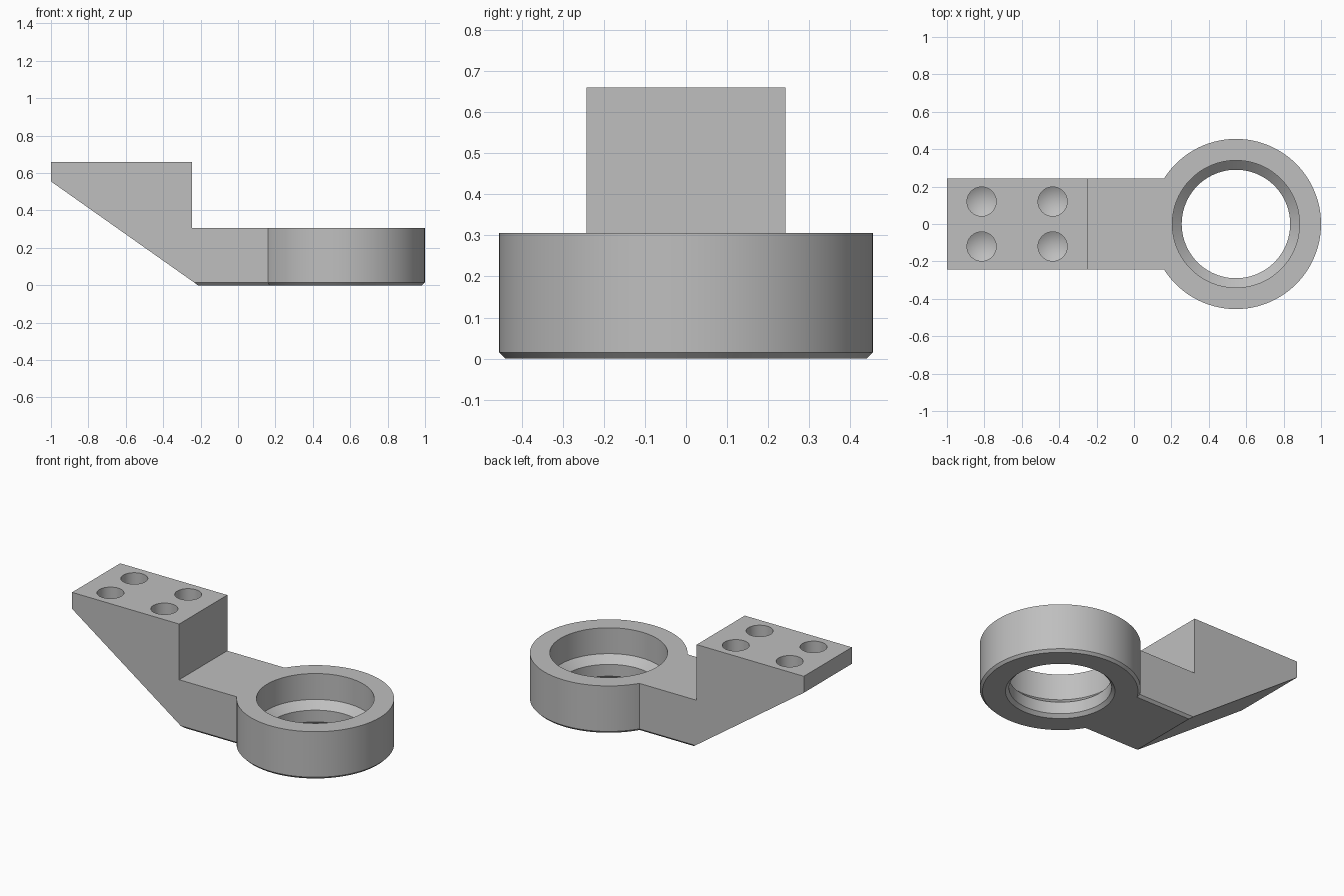
import bpy, bmesh, math

default = bpy.data.objects.get("Cube")
if default:
    bpy.data.objects.remove(default, do_unlink=True)

RING_X, RING_R, HEIGHT, CHAMFER = 0.545, 0.455, 0.305, 0.015
HALF_WIDTH, TOP = 0.242, 0.66

grey = bpy.data.materials.new("machined grey")
grey.use_nodes = True
colour = (0.52, 0.52, 0.52, 1)
grey.diffuse_color = colour
grey.node_tree.nodes["Principled BSDF"].inputs["Base Color"].default_value = colour


def finish(bm, name, location=(0, 0, 0)):
    bmesh.ops.recalc_face_normals(bm, faces=bm.faces)
    mesh = bpy.data.meshes.new(name)
    bm.to_mesh(mesh)
    bm.free()
    mesh.materials.append(grey)
    obj = bpy.data.objects.new(name, mesh)
    obj.location = location
    bpy.context.collection.objects.link(obj)
    return obj


def turned(name, profile, location, segments=96):
    """Solid of revolution from (radius, height) points, capped at both ends."""
    bm = bmesh.new()
    rings = []
    for r, z in profile:
        if r == 0:
            rings.append([bm.verts.new((0, 0, z))] * segments)
        else:
            rings.append([bm.verts.new((r * math.cos(a), r * math.sin(a), z))
                          for a in (math.tau * i / segments for i in range(segments))])
    for low, high in zip(rings, rings[1:]):
        for i in range(segments):
            j = (i + 1) % segments
            corners = dict.fromkeys((low[i], low[j], high[j], high[i]))
            bm.faces.new(list(corners))
    for ring in (rings[0], rings[-1]):
        if ring[0] is not ring[1]:
            bm.faces.new(ring)
    return finish(bm, name, location)


def combine(target, tool, operation):
    mod = target.modifiers.new(operation.lower(), "BOOLEAN")
    mod.operation, mod.object, mod.solver = operation, tool, "EXACT"
    bpy.context.view_layer.objects.active = target
    bpy.ops.object.modifier_apply(modifier=mod.name)
    bpy.data.objects.remove(tool, do_unlink=True)


# Stepped arm: side profile extruded across the width
profile = [(-1, 0.555), (-0.235, CHAMFER), (-0.215, 0), (0.4, 0),
           (0.4, HEIGHT), (-0.245, HEIGHT), (-0.245, TOP), (-1, TOP)]
bm = bmesh.new()
side = bm.faces.new([bm.verts.new((x, -HALF_WIDTH, z)) for x, z in profile])
extruded = bmesh.ops.extrude_face_region(bm, geom=[side])["geom"]
bmesh.ops.translate(bm, vec=(0, 2 * HALF_WIDTH, 0),
                    verts=[v for v in extruded if isinstance(v, bmesh.types.BMVert)])
# Chamfer along the lower edges of the arm: draw the underside inward
underside = [e for e in bm.edges
             if all(v.co.z < 0.001 for v in e.verts)
             and abs(e.verts[0].co.x - e.verts[1].co.x) > 0.1]
bmesh.ops.bevel(bm, geom=underside, offset=CHAMFER, segments=1, affect="EDGES")
bracket = finish(bm, "clamp_bracket")

# Ring body with a chamfered lower rim
ring = turned("ring_body", [(RING_R - CHAMFER, 0), (RING_R, CHAMFER), (RING_R, HEIGHT)],
              (RING_X, 0, 0))
combine(bracket, ring, "UNION")

# Stepped bore with a tapered seat and a chamfered lower mouth
bore = turned("bore_cutter", [(0.33, -0.02), (0.29, 0.02), (0.29, 0.095),
                              (0.34, 0.14), (0.34, HEIGHT + 0.1)], (RING_X, 0, 0))
combine(bracket, bore, "DIFFERENCE")

# Four drilled blind holes with conical ends
for x in (-0.815, -0.435):
    for y in (-0.12, 0.12):
        drill = turned("drill_cutter", [(0, -0.165), (0.078, -0.12), (0.078, 0.1)],
                       (x, y, TOP), 48)
        combine(bracket, drill, "DIFFERENCE")

bpy.ops.object.select_all(action="DESELECT")
bracket.select_set(True)
bpy.context.view_layer.objects.active = bracket
bpy.ops.object.shade_smooth_by_angle(angle=math.radians(25))
